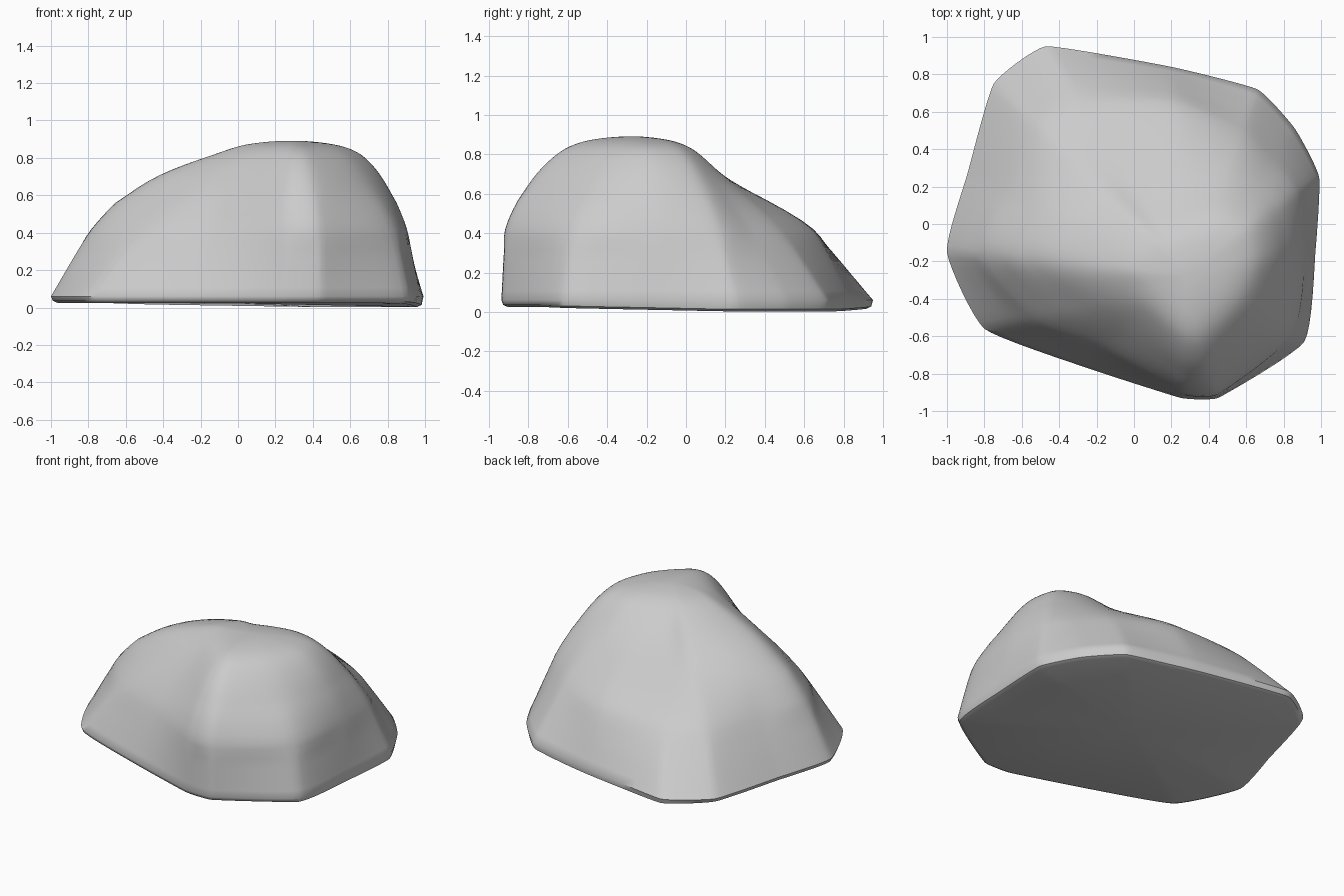
import bpy, bmesh
from mathutils import Vector

if "Cube" in bpy.data.objects:
    bpy.data.objects.remove(bpy.data.objects["Cube"])

PEAK = Vector((0.29, -0.28, 0.895))
LEVELS = [0.06, 0.42, 0.68, 0.82, 0.872]
# Spokes round the rock: base corner x, y, then reach from the peak at each higher level
SPOKES = [
    (-1.00, -0.15, .83, .61, .32),
    (-0.80, -0.56, .75, .48, .28),
    (-0.25, -0.77, .80, .54, .37),
    (0.25, -0.93, .95, .75, .53),
    (0.45, -0.93, .96, .75, .53),
    (0.91, -0.63, .87, .63, .45),
    (0.97, -0.15, .90, .73, .55),
    (0.99, 0.25, .83, .64, .48),
    (0.86, 0.51, .77, .55, .40),
    (0.66, 0.72, .76, .48, .33),
    (0.20, 0.84, .82, .43, .27),
    (-0.47, 0.95, .74, .36, .21),
    (-0.75, 0.75, .77, .46, .25),
    (-0.89, 0.27, .81, .59, .31),
]


def hermite(a, b, ta, tb, t):
    return (a * (2*t**3 - 3*t**2 + 1) + ta * (t**3 - 2*t**2 + t)
            + b * (3*t**2 - 2*t**3) + tb * (t**3 - t**2))


def tangent(p, q, r, tight):
    d = r - p
    if d.length < 1e-6:
        return d
    return d.normalized() * min((q - p).length, (r - q).length) * tight


def curve(p0, p1, p2, p3, steps, tight):
    ta, tb = tangent(p0, p1, p2, tight), tangent(p1, p2, p3, tight)
    return [hermite(p1, p2, ta, tb, i / steps) for i in range(steps)]


def spoke_profile(s):
    # fairly straight flank from the base corner up to the domed top
    def at(f, z):
        return Vector((PEAK.x + (s[0] - PEAK.x) * f, PEAK.y + (s[1] - PEAK.y) * f, z))
    f = [1.0] + list(s[2:]) + [s[-1] * 0.62]
    pts = [at(fr, z) for fr, z in zip(f, LEVELS)] + [PEAK.copy()]
    pts = [pts[0] * 2 - pts[1]] + pts + [at(-f[-1], LEVELS[-1])]
    out = []
    for i in range(len(pts) - 3):
        out += curve(*pts[i:i + 4], 6, 0.6 if i < 1 else 0.9)
    return out


profiles = [spoke_profile(s) for s in SPOKES]
n = len(profiles)
rings = []
for lv in range(len(profiles[0])):
    ring = []
    for i in range(n):
        p = [profiles[(i + k) % n][lv] for k in (-1, 0, 1, 2)]
        ring += curve(*p, 8, 0.5 if lv < 5 else 0.85)
    rings.append(ring)


# Rounded lower rim and slightly tilted underside
def under(p, f, z):
    dip = 0.022 * max(0.0, min(1.0, (p.x + p.y) / 1.2))
    return Vector((p.x * f, p.y * f, z - dip))


base = rings[0]
rings = [[under(p, 0.965, 0.025) for p in base],
         [under(p, 0.99, 0.036) for p in base]] + rings

bm = bmesh.new()
rows = [[bm.verts.new(p) for p in ring] for ring in rings]
for a, b in zip(rows, rows[1:]):
    for i in range(len(a)):
        j = (i + 1) % len(a)
        bm.faces.new((a[i], a[j], b[j], b[i]))
top = bm.verts.new(PEAK)
for i in range(len(rows[-1])):
    bm.faces.new((rows[-1][i], rows[-1][(i + 1) % len(rows[-1])], top))
mid = bm.verts.new((0, 0, 0.022))
for i in range(len(rows[0])):
    bm.faces.new((rows[0][(i + 1) % len(rows[0])], rows[0][i], mid))

# Even out the crown
crown = [v for row in rows[12:] for v in row] + [top]
for _ in range(12):
    bmesh.ops.smooth_vert(bm, verts=crown, factor=0.5,
                          use_axis_x=True, use_axis_y=True, use_axis_z=True)
bmesh.ops.recalc_face_normals(bm, faces=bm.faces)

mesh = bpy.data.meshes.new("rock")
bm.to_mesh(mesh)
bm.free()
rock = bpy.data.objects.new("rock", mesh)
bpy.context.collection.objects.link(rock)
bpy.context.view_layer.objects.active = rock
rock.select_set(True)
bpy.ops.object.shade_smooth_by_angle(angle=0.8)
